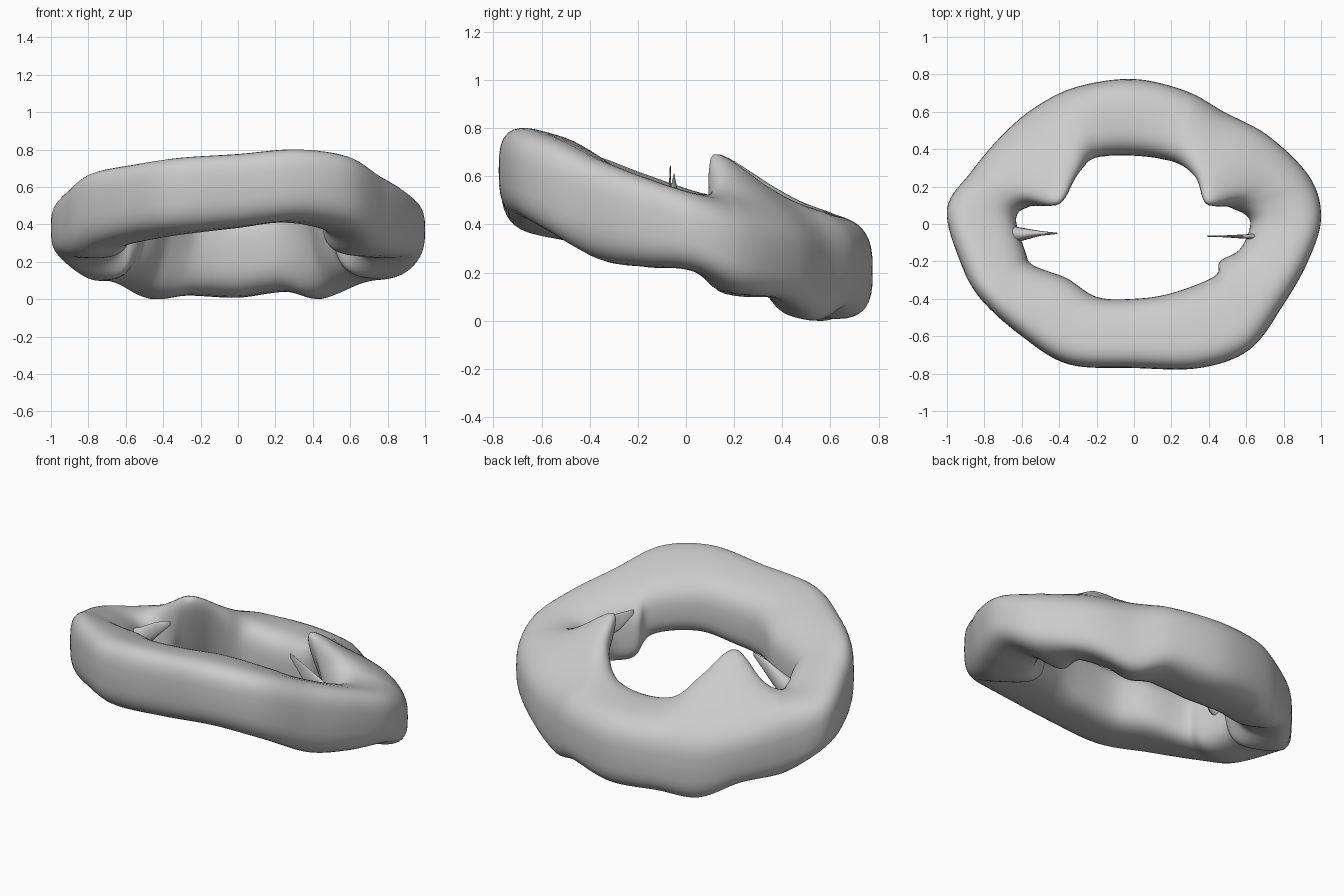
import bpy, bmesh
from math import sin, cos, tau, copysign
from mathutils import Vector

if "Cube" in bpy.data.objects:
    bpy.data.objects.remove(bpy.data.objects["Cube"])

# Ring stations: outer x, y, inner x, y, outer top z, inner top z, bottom z
STATIONS = [
    (1, .03, .62, .02, .55, .54, .22), (.94, .25, .50, .085, .48, .60, .12),
    (.72, .47, .345, .06, .45, .82, .07), (.48, .60, .31, .22, .42, .68, -.01),
    (.28, .71, .20, .33, .43, .53, .04), (0, .775, 0, .365, .43, .49, .01),
    (-.30, .735, -.20, .35, .43, .53, .02), (-.52, .63, -.27, .24, .42, .68, -.01),
    (-.70, .48, -.36, .06, .45, .82, .07), (-.87, .28, -.55, .09, .49, .60, .11),
    (-1, .08, -.63, .03, .55, .54, .22), (-.93, -.20, -.58, -.15, .65, .59, .24),
    (-.82, -.40, -.54, -.22, .73, .61, .30), (-.60, -.60, -.36, -.29, .77, .66, .35),
    (-.35, -.75, -.20, -.39, .80, .71, .38), (0, -.77, 0, -.40, .82, .73, .41),
    (.35, -.77, .20, -.37, .85, .74, .44), (.62, -.67, .43, -.28, .82, .68, .39),
    (.80, -.43, .46, -.20, .72, .61, .27), (.93, -.20, .57, -.13, .63, .58, .24),
]
STEPS, SIDES = 8, 40


def spline(a, b, c, d, t):
    return b + .5 * t * (c - a + t * (2*a - 5*b + 4*c - d + t * (3*(b - c) + d - a)))


def section(s):
    """Rounded box section; raised inner flaps lean in over a wider lower wall."""
    ox, oy, ix, iy, to, ti, bot = s
    lean = min(.4, max(0, (ti - to - .08) * 1.6))
    bump = max(0, ti - to - .12)
    pts = []
    for k in range(SIDES):
        c, n = cos(tau * k / SIDES), sin(tau * k / SIDES)
        u = .5 + .5 * copysign(abs(c) ** .65, c)
        v = .5 + .5 * copysign(abs(n) ** .65, n)
        top = ti - bump + (to - ti + bump) * u + bump * (1 - u) ** 1.7
        low = bot + (1 - u) * (.07 * (oy - iy) + lean * .15)
        w = 1 - (1 - u) * (1 - lean * (1 - v))
        pts.append(Vector((ix + (ox - ix) * w, iy + (oy - iy) * w, low + (top - low) * v)))
    return pts


def loft(name, rings, closed):
    bm = bmesh.new()
    loops = [[bm.verts.new(p) for p in r] for r in rings]
    pairs = list(zip(loops, loops[1:]))
    if closed:
        pairs.append((loops[-1], loops[0]))
    for a, b in pairs:
        for k in range(len(a)):
            j = (k + 1) % len(a)
            bm.faces.new((a[k], a[j], b[j], b[k]))
    if not closed:
        bm.faces.new(loops[0])
        bm.faces.new(loops[-1])
    bmesh.ops.recalc_face_normals(bm, faces=bm.faces[:])
    for f in bm.faces:
        f.smooth = True
    me = bpy.data.meshes.new(name)
    bm.to_mesh(me)
    bm.free()
    ob = bpy.data.objects.new(name, me)
    bpy.context.collection.objects.link(ob)
    return ob


# Lumpy tilted ring
n = len(STATIONS)
rings = []
for i in range(n):
    four = [STATIONS[(i + k) % n] for k in (-1, 0, 1, 2)]
    for t in range(STEPS):
        rings.append(section([spline(*v, t / STEPS) for v in zip(*four)]))
low = min(p.z for r in rings for p in r)
for r in rings:
    for p in r:
        p.z -= low
loft("ring", rings, True)


# Thin inward fins, rising from the inner wall to a narrow tip
def fin(name, path):
    rings = []
    for x, y, z, half_y, half_z in path:
        rings.append([Vector((x, y + half_y * cos(tau * k / 16), z + half_z * sin(tau * k / 16)))
                      for k in range(16)])
    loft(name, rings, False)


fin("left_fin", [(-.72, -.06, .42, .06, .06), (-.60, -.055, .46, .035, .07),
                 (-.50, -.05, .54, .013, .045), (-.41, -.05, .60, .003, .012)])
fin("right_fin", [(.72, -.07, .42, .03, .06), (.60, -.067, .47, .012, .07),
                  (.48, -.066, .55, .005, .05), (.39, -.065, .63, .003, .015)])
